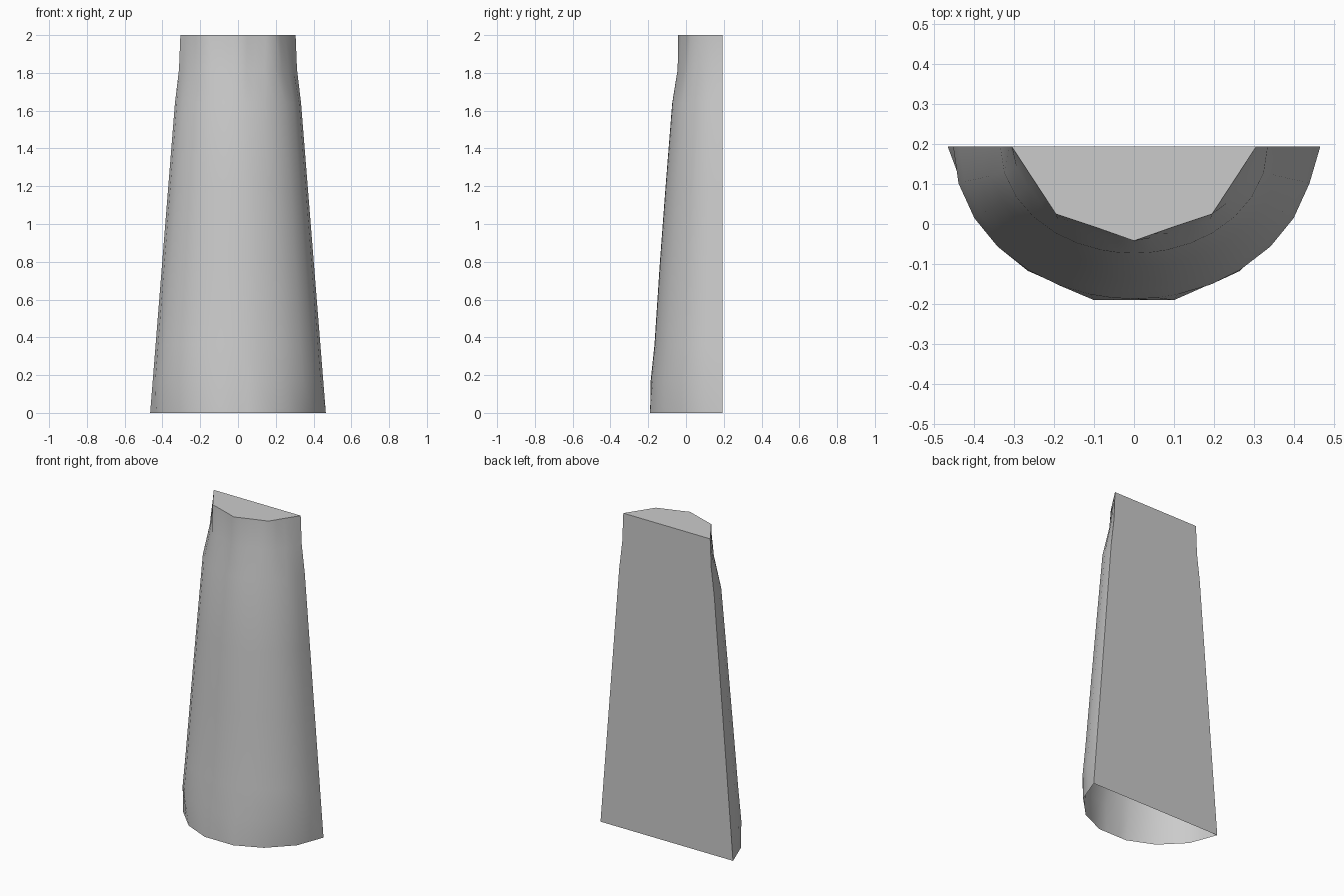
import bpy, bmesh, math

cube = bpy.data.objects.get("Cube")
if cube:
    bpy.data.objects.remove(cube, do_unlink=True)

BACK = 0.193

# Half outlines from the back corner round to the front centre
BOTTOM = [(0.465, 0.193), (0.4, 0.02), (0.265, -0.117), (0.1, -0.19), (0, -0.19)]
TOP = [(0.305, 0.193), (0.25, 0.109), (0.195, 0.025), (0.0975, -0.0075), (0, -0.042)]
ANGLES = [0, 28, 54, 76, 90]

# Height and front depth of the rounded rings between the two ends
ROUNDED = [(0.17, -0.187), (0.36, -0.167), (0.8, -0.138), (1.2, -0.108),
           (1.64, -0.073), (1.82, -0.046)]


def subdivide(points):
    """Add a midpoint to every span of a half outline."""
    out = [points[0]]
    for a, b in zip(points, points[1:]):
        out += [((a[0] + b[0]) / 2, (a[1] + b[1]) / 2), b]
    return out


def rounded(z, front):
    """Half ellipse whose width follows the straight taper."""
    width = 0.465 - 0.08 * z
    angles = [math.radians(p[0]) for p in subdivide([(a, 0) for a in ANGLES])]
    return [(width * math.cos(a), BACK + (front - BACK) * math.sin(a)) for a in angles]


def blend(a, b, t):
    return [(p[0] * (1 - t) + q[0] * t, p[1] * (1 - t) + q[1] * t) for p, q in zip(a, b)]


sections = [(0, subdivide(BOTTOM))]
for z, front in ROUNDED:
    outline = rounded(z, front)
    if z > 1.8:
        outline = blend(outline, subdivide(TOP), 0.5)
    sections.append((z, outline))
sections.append((2, subdivide(TOP)))

# Curved front shell, flat back and closed top; the underside is open
bm = bmesh.new()
rings = []
for z, half in sections:
    full = half + [(-x, y) for x, y in reversed(half[:-1])]
    rings.append([bm.verts.new((x, y, z)) for x, y in full])
for low, high in zip(rings, rings[1:]):
    for i in range(len(low) - 1):
        bm.faces.new((low[i], high[i], high[i + 1], low[i + 1]))
right_edge = [r[0] for r in rings]
left_edge = [r[-1] for r in rings]
bm.faces.new(left_edge + right_edge[::-1])
bm.faces.new(rings[-1])
bmesh.ops.recalc_face_normals(bm, faces=bm.faces)
# An open shell can be oriented inwards: make the top cap face up
bm.faces.ensure_lookup_table()
if bm.faces[-1].normal.z < 0:
    bmesh.ops.reverse_faces(bm, faces=bm.faces)

mesh = bpy.data.meshes.new("tapered_half_column")
bm.to_mesh(mesh)
bm.free()
column = bpy.data.objects.new("tapered_half_column", mesh)
bpy.context.collection.objects.link(column)

# Plain grey surface
grey = bpy.data.materials.new("light_grey")
grey.use_nodes = True
colour = (0.6, 0.6, 0.6, 1)
grey.diffuse_color = colour
grey.node_tree.nodes["Principled BSDF"].inputs["Base Color"].default_value = colour
mesh.materials.append(grey)

bpy.ops.object.select_all(action="DESELECT")
column.select_set(True)
bpy.context.view_layer.objects.active = column
bpy.ops.object.shade_smooth_by_angle(angle=math.radians(45))
